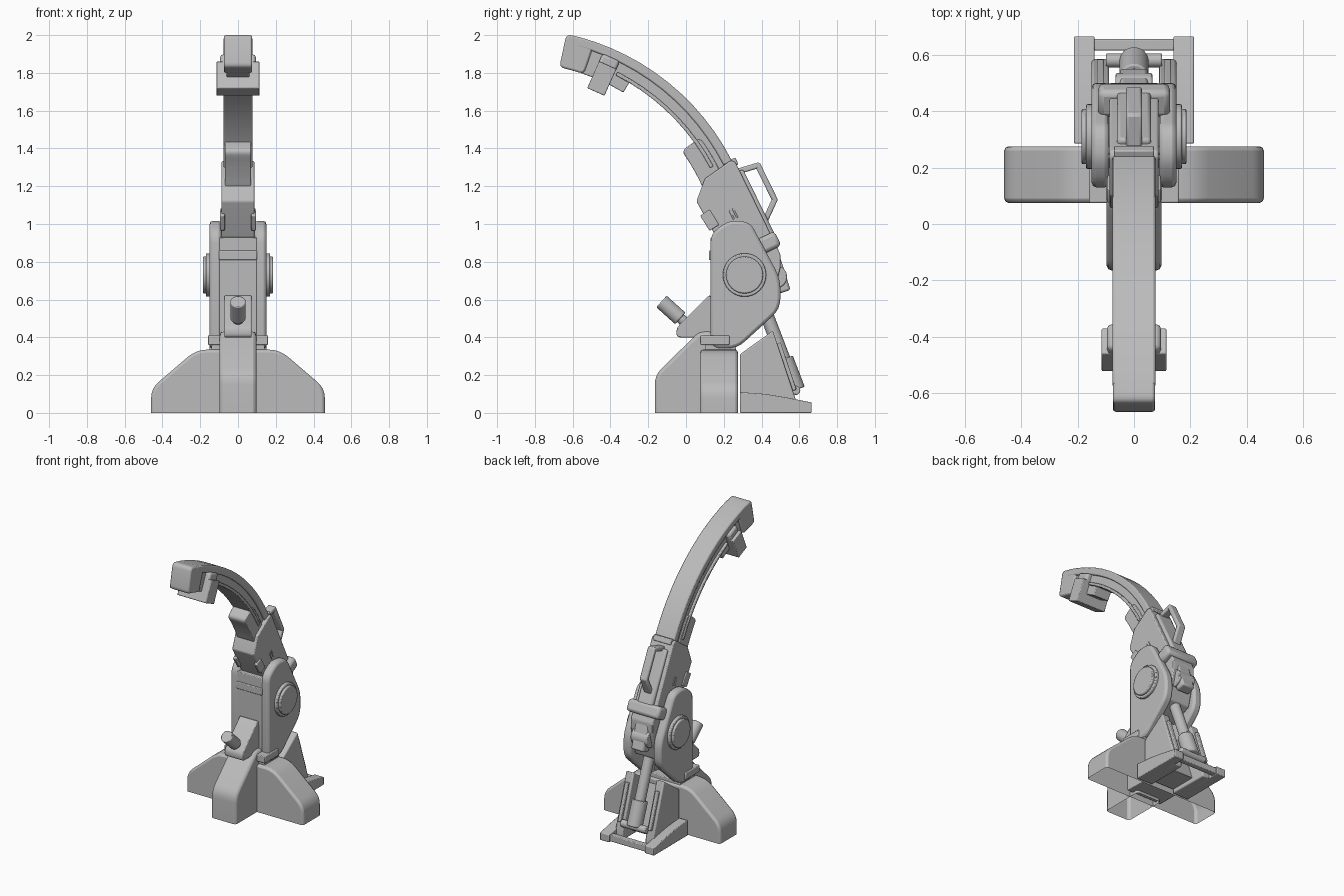
import bpy, bmesh, math
from mathutils import Vector, Matrix

if "Cube" in bpy.data.objects:
    bpy.data.objects.remove(bpy.data.objects["Cube"], do_unlink=True)

shade = (0.5, 0.5, 0.5, 1)
grey = bpy.data.materials.new("plain_grey")
grey.use_nodes = True
grey.diffuse_color = shade
grey.node_tree.nodes["Principled BSDF"].inputs["Base Color"].default_value = shade

# Guide lines, all as (y, z): back of the arm, centre of the boom's curve, rear strut
arm_top, arm_heel = Vector((0.26, 1.33)), Vector((0.5, 0.84))
boom_centre, boom_radius = Vector((-0.9, 0.75)), 1.284
strut_top, strut_foot = Vector((0.4, 0.59)), Vector((0.58, 0.12))


def finish(name, bm, bevel):
    """Turn a bmesh into a shaded, bevelled object."""
    bmesh.ops.recalc_face_normals(bm, faces=bm.faces)
    mesh = bpy.data.meshes.new(name)
    bm.to_mesh(mesh)
    bm.free()
    mesh.materials.append(grey)
    ob = bpy.data.objects.new(name, mesh)
    bpy.context.collection.objects.link(ob)
    modifier = ob.modifiers.new("bevel", "BEVEL")
    modifier.width = bevel
    modifier.segments = 2
    modifier.limit_method = "ANGLE"
    modifier.angle_limit = math.radians(40)
    bpy.ops.object.select_all(action="DESELECT")
    ob.select_set(True)
    bpy.context.view_layer.objects.active = ob
    bpy.ops.object.shade_smooth_by_angle(angle=math.radians(32))


def rounded(profile, fillet):
    """Round the corners of a profile, except those on the ground."""
    points = [Vector(p) for p in profile]
    result = []
    for i, corner in enumerate(points):
        before = points[i - 1] - corner
        after = points[(i + 1) % len(points)] - corner
        reach = min(fillet, before.length * 0.4, after.length * 0.4)
        if reach == 0 or corner.y == 0:
            result.append(corner)
            continue
        start = corner + before.normalized() * reach
        end = corner + after.normalized() * reach
        for step in range(5):
            t = step / 4
            result.append(start.lerp(corner, t).lerp(corner.lerp(end, t), t))
    return result


def prism(name, profile, start, end, bevel=0.005, fillet=0, along="x", hollow=False):
    """Extrude a (y, z) profile along x, or an (x, z) profile along y."""
    bm = bmesh.new()
    rings = []
    for depth in (start, end):
        ring = []
        for u, z in rounded(profile, fillet):
            ring.append(bm.verts.new((depth, u, z) if along == "x" else (u, depth, z)))
        bm.faces.new(ring)
        rings.append(ring)
    near, far = rings
    for i in range(len(near)):
        bm.faces.new((near[i - 1], near[i], far[i], far[i - 1]))
    if hollow:
        floor = [f for f in bm.faces if all(v.co.z == 0 for v in f.verts)]
        bmesh.ops.delete(bm, geom=floor, context="FACES_ONLY")
    finish(name, bm, bevel)


def middle(name, profile, half_width, **options):
    prism(name, profile, -half_width, half_width, **options)


def pair(name, profile, inside, outside, **options):
    prism("left_" + name, profile, inside, outside, **options)
    prism("right_" + name, profile, -outside, -inside, **options)


def rod(name, start, end, radius, bevel=0.006):
    start, end = Vector(start), Vector(end)
    axis = end - start
    turn = axis.to_track_quat("Z", "Y").to_matrix().to_4x4()
    bm = bmesh.new()
    bmesh.ops.create_cone(bm, cap_ends=True, segments=32, radius1=radius, radius2=radius,
                          depth=axis.length,
                          matrix=Matrix.Translation((start + end) / 2) @ turn)
    finish(name, bm, bevel)


def box(bottom, top, front, back):
    return [(front, bottom), (front, top), (back, top), (back, bottom)]


def strip(start, end, width):
    """Rectangle around the line from start to end."""
    start, end = Vector(start), Vector(end)
    side = (end - start).normalized().orthogonal() * width / 2
    return [start + side, end + side, end - side, start - side]


def on_arm(t, out):
    """Point at fraction t down the back of the arm, moved outwards."""
    line = arm_heel - arm_top
    return arm_top + line * t + Vector((-line.y, line.x)).normalized() * out


def on_boom(depth, degrees):
    """Point below the boom's outer curve, at an angle from straight up."""
    a = math.radians(degrees)
    return boom_centre + Vector((math.sin(a), math.cos(a))) * (boom_radius - depth)


def boom_band(shallow, deep, start, end):
    steps = max(1, round((end - start) / 4))
    angles = [start + (end - start) * i / steps for i in range(steps + 1)]
    return ([on_boom(shallow, a) for a in angles]
            + [on_boom(deep, a) for a in reversed(angles)])


def on_strut(t):
    return (0, *strut_top.lerp(strut_foot, t))


# Base: front leg and side legs, hollow underneath
middle("front_leg", [(-0.165, 0), (-0.165, 0.2), (0.07, 0.43), (0.15, 0.43), (0.15, 0)],
       0.097, bevel=0.018, fillet=0.05, hollow=True)
half_legs = [(0.46, 0), (0.46, 0.13), (0.22, 0.335)]
prism("side_legs", half_legs + [(-x, z) for x, z in reversed(half_legs)], 0.075, 0.275,
      bevel=0.015, fillet=0.06, along="y", hollow=True)
middle("base_column", box(0.02, 0.36, 0.1, 0.265), 0.14)
pair("clip", box(0.36, 0.41, 0.075, 0.23), 0.08, 0.16)

# Control knob on its sloped housing
middle("knob_housing", [(-0.05, 0.4), (-0.05, 0.45), (0.13, 0.63), (0.16, 0.4)], 0.072,
       bevel=0.02, fillet=0.02)
rod("knob", (0, -0.13, 0.59), (0, -0.03, 0.5), 0.041)
rod("knob_neck", (0, -0.04, 0.51), (0, 0.03, 0.45), 0.027)

# Main body: two cheeks joined by a front wall
pair("cheek", [(0.13, 0.34), (0.13, 0.95), (0.23, 1.02), (0.34, 1.01), (0.5, 0.71),
               (0.5, 0.55), (0.27, 0.34)], 0.088, 0.15, bevel=0.016, fillet=0.06)
middle("front_wall", box(0.34, 0.93, 0.131, 0.2), 0.1)
middle("front_plate", box(0.81, 0.86, 0.122, 0.14), 0.1)
for side, sign in (("left", 1), ("right", -1)):
    for part, reach, radius in (("ring", 0.17, 0.115), ("cap", 0.186, 0.098)):
        rod(f"{side}_pivot_{part}", (0, 0.31, 0.73), (sign * reach, 0.31, 0.73), radius)

# Arm housing that tilts between the cheeks
middle("arm_housing", [(0.055, 1.12), (0.1, 1.24), (0.235, 1.335), arm_top, arm_heel,
                       (0.5, 0.77), (0.45, 0.57), (0.3, 0.5), (0.16, 0.93)],
       0.087, bevel=0.012, fillet=0.01)
middle("back_cover", strip(on_arm(0.1, 0), on_arm(0.8, 0), 0.04), 0.06, bevel=0.012)
middle("hinge", strip(on_arm(0, -0.04), on_arm(0, 0.01), 0.04), 0.07)
pair("side_panel", strip((0.1, 1.06), (0.15, 0.98), 0.06), 0.07, 0.095)
for name, out in (("front_vent", -0.14), ("rear_vent", -0.12)):
    pair(name, strip(on_arm(0.4, out), on_arm(0.5, out), 0.009), 0.08, 0.092, bevel=0.001)
middle("collar", strip(on_arm(0.85, -0.08), on_arm(0.85, 0.025), 0.085), 0.127, bevel=0.02)

# Carrying handle
corners = [on_arm(0.1, 0), on_arm(0.13, 0.1), on_arm(0.5, 0.1), on_arm(0.65, 0)]
for name, a, b in zip(("top", "grip", "bottom"), corners, corners[1:]):
    spare = (b - a).normalized() * 0.01
    middle("handle_" + name, strip(a - spare, b + spare, 0.03), 0.028, bevel=0.008)

# Curved boom with grooved sides, and the head at its tip
middle("boom_core", boom_band(0.02, 0.118, 16, 66), 0.06)
middle("boom_outer_band", boom_band(0, 0.05, 15, 63), 0.076, bevel=0.008)
middle("boom_inner_lip", boom_band(0.1, 0.12, 27, 62), 0.076)
middle("head", boom_band(0, 0.18, 12, 19), 0.075, bevel=0.01, fillet=0.03)
middle("head_underside", boom_band(0.08, 0.18, 18, 31), 0.06)
middle("boom_root", boom_band(0.08, 0.2, 54, 67), 0.068, fillet=0.03)

# Clamp around the boom near the tip
middle("clamp_foot", strip(on_boom(0.245, 24), on_boom(0.09, 24), 0.1), 0.115)
middle("clamp_jaws", strip(on_boom(0.2, 24), on_boom(0.045, 24), 0.1), 0.095, bevel=0.015)

# Rear strut
rod("strut_knuckle", (-0.065, 0.475, 0.72), (0.065, 0.475, 0.72), 0.06)
middle("strut_link", strip((0.45, 0.86), (0.52, 0.64), 0.07), 0.05, bevel=0.012)
rod("strut_rod", on_strut(0), on_strut(0.7), 0.036)
rod("strut_sleeve", on_strut(0.65), on_strut(1), 0.052)
rod("strut_pin", (-0.1, *strut_foot), (0.1, *strut_foot), 0.025)

# Rear base: gussets, inner wedge, foot rails and cross bar
pair("gusset", [(0.285, 0), (0.285, 0.31), (0.46, 0.435), (0.585, 0.06), (0.585, 0)],
     0.088, 0.15, bevel=0.008)
middle("rear_wedge", [(0.285, 0.03), (0.285, 0.3), (0.37, 0.35), (0.48, 0.03)], 0.1)
pair("gusset_strip", strip((0.49, 0.37), (0.575, 0.12), 0.022), 0.106, 0.132)
pair("foot_rail", [(0.285, 0), (0.285, 0.11), (0.42, 0.1), (0.54, 0.08), (0.665, 0.055),
                   (0.665, 0)], 0.14, 0.213)
middle("cross_bar", box(0.005, 0.05, 0.615, 0.655), 0.16)
